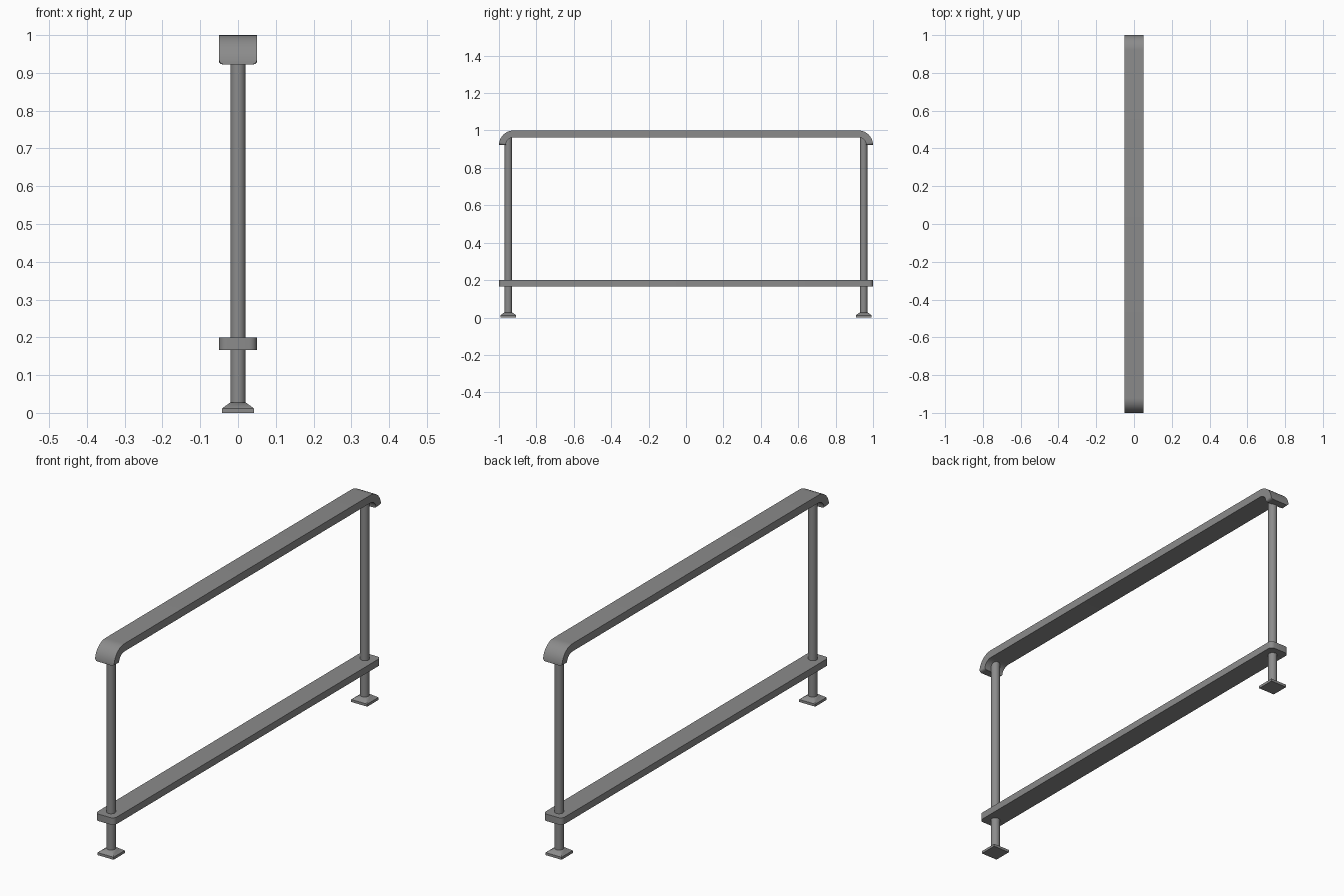
import bpy, bmesh, math

if "Cube" in bpy.data.objects:
    bpy.data.objects.remove(bpy.data.objects["Cube"], do_unlink=True)

grey = bpy.data.materials.new("metal_grey")
grey.use_nodes = True
colour = (0.26, 0.26, 0.26, 1)
grey.diffuse_color = colour
grey.node_tree.nodes["Principled BSDF"].inputs["Base Color"].default_value = colour


def finish(name, bm, angle=40):
    bmesh.ops.recalc_face_normals(bm, faces=bm.faces)
    mesh = bpy.data.meshes.new(name)
    bm.to_mesh(mesh)
    bm.free()
    mesh.materials.append(grey)
    ob = bpy.data.objects.new(name, mesh)
    bpy.context.collection.objects.link(ob)
    bpy.ops.object.select_all(action="DESELECT")
    ob.select_set(True)
    bpy.context.view_layer.objects.active = ob
    bpy.ops.object.shade_smooth_by_angle(angle=math.radians(angle))
    return ob


def loft(name, rings):
    """Skin a list of equal rings and cap both ends."""
    bm = bmesh.new()
    rows = [[bm.verts.new(p) for p in ring] for ring in rings]
    n = len(rows[0])
    for a, b in zip(rows, rows[1:]):
        for i in range(n):
            j = (i + 1) % n
            bm.faces.new((a[i], a[j], b[j], b[i]))
    bm.faces.new(rows[0])
    bm.faces.new(rows[-1])
    return finish(name, bm)


def section(y_out, z_out, y_in, z_in, w):
    return [(-w, y_out, z_out), (w, y_out, z_out), (w, y_in, z_in), (-w, y_in, z_in)]


def mirrored(half):
    """Add the opposite end to a half list of sections."""
    return [[(x, -y, z) for x, y, z in s] for s in reversed(half)] + half


HALF_W = 0.05


def corner_width(d, r):
    """Half width of a strip with rounded corners, d away from its end."""
    return HALF_W if d >= r else HALF_W - r + math.sqrt(r * r - (r - d) ** 2)


# Handrail: flat bar curling down over both posts
R, T, C = 0.078, 0.037, 0.922
steps = [i / 10 for i in range(10)] + [0.93, 0.96, 0.985, 1]
half = []
for t in steps:
    a = t * math.pi / 2
    s, c = math.sin(a), math.cos(a)
    w = corner_width((1 - t) * R * math.pi / 2, 0.013)
    half.append(section(C + R * s, C + R * c, C + (R - T) * s, C + (R - T) * c, w))
loft("handrail", mirrored(half))

# Lower rail: flat bar with rounded plan corners
r = 0.02
half = []
for i in range(6):
    d = r * (1 - math.sin(i * math.pi / 10))
    half.append(section(1 - d, 0.2, 1 - d, 0.167, corner_width(d, r)))
loft("lower_rail", mirrored(half))


def square(h, z, y):
    return [(-h, y - h, z), (h, y - h, z), (h, y + h, z), (-h, y + h, z)]


# Posts and their tapered square feet
for side, y in (("front", -0.95), ("back", 0.95)):
    bm = bmesh.new()
    bmesh.ops.create_cone(bm, cap_ends=True, segments=24, radius1=0.02, radius2=0.02, depth=0.96)
    bmesh.ops.translate(bm, verts=bm.verts, vec=(0, y, 0.49))
    finish(side + "_post", bm)
    loft(side + "_foot", [square(0.042, 0, y), square(0.042, 0.012, y), square(0.02, 0.028, y)])
